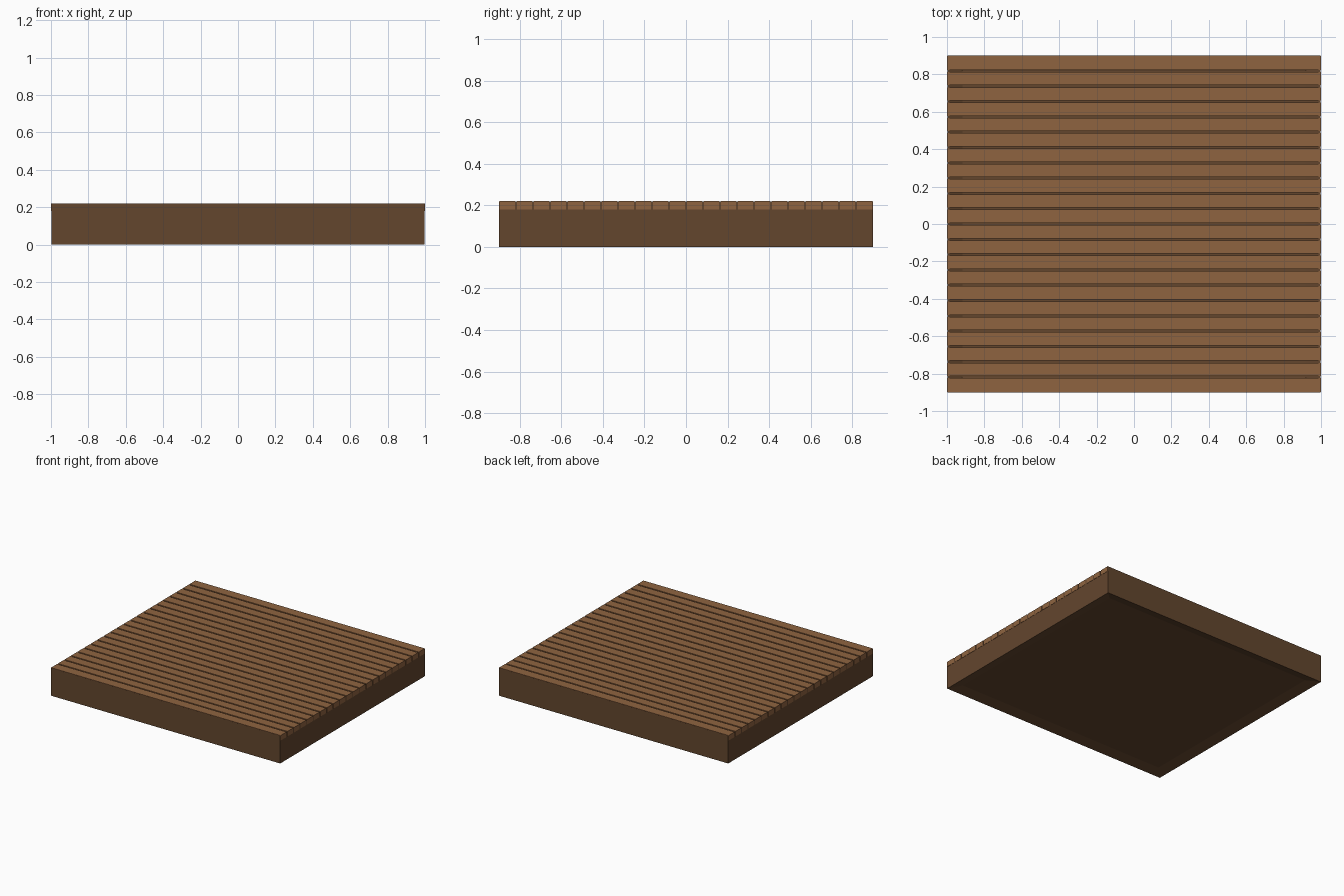
import bpy, bmesh
from mathutils import Vector

cube = bpy.data.objects.get("Cube")
if cube:
    bpy.data.objects.remove(cube, do_unlink=True)


def material(name, rgb):
    mat = bpy.data.materials.new(name)
    mat.use_nodes = True
    mat.diffuse_color = (*rgb, 1)
    mat.node_tree.nodes["Principled BSDF"].inputs["Base Color"].default_value = (*rgb, 1)
    return mat


plank_brown = material("plank brown", (0.275, 0.127, 0.051))
frame_brown = material("dark frame brown", (0.125, 0.061, 0.027))


def box(bm, low, high):
    low, high = Vector(low), Vector(high)
    verts = bmesh.ops.create_cube(bm, size=1)["verts"]
    for v in verts:
        v.co = (low + high) / 2 + v.co * (high - low)


def finish(bm, name, mat):
    bmesh.ops.recalc_face_normals(bm, faces=bm.faces)
    mesh = bpy.data.meshes.new(name)
    bm.to_mesh(mesh)
    bm.free()
    mesh.materials.append(mat)
    obj = bpy.data.objects.new(name, mesh)
    bpy.context.collection.objects.link(obj)
    return obj


HEIGHT, HALF_X, HALF_Y = 0.22, 1.0, 0.9
RIM, LIP = 0.08, 0.002
PLANKS, GAP = 22, 0.011

# Frame: a slab with a recess underneath and a well on top for the planks
bm = bmesh.new()
box(bm, (-HALF_X + LIP, -HALF_Y, 0), (HALF_X - LIP, HALF_Y, HEIGHT - LIP))
bm.normal_update()
for face in [f for f in bm.faces if abs(f.normal.z) > 0.9]:
    floor = 0.18 if face.normal.z > 0 else 0.02
    bmesh.ops.inset_individual(bm, faces=[face], thickness=RIM, use_even_offset=True)
    for v in face.verts:
        v.co.z = floor
finish(bm, "frame", frame_brown)

# Planks: a row of boards along x, with narrow gaps
pitch = 2 * HALF_Y / PLANKS
for i in range(PLANKS):
    start = -HALF_Y + i * pitch
    y0 = start + (GAP / 2 if i else LIP)
    y1 = start + pitch - (GAP / 2 if i < PLANKS - 1 else LIP)
    bm = bmesh.new()
    box(bm, (-HALF_X, y0, 0.18), (HALF_X, y1, HEIGHT))
    finish(bm, f"plank_{i + 1}", plank_brown)
